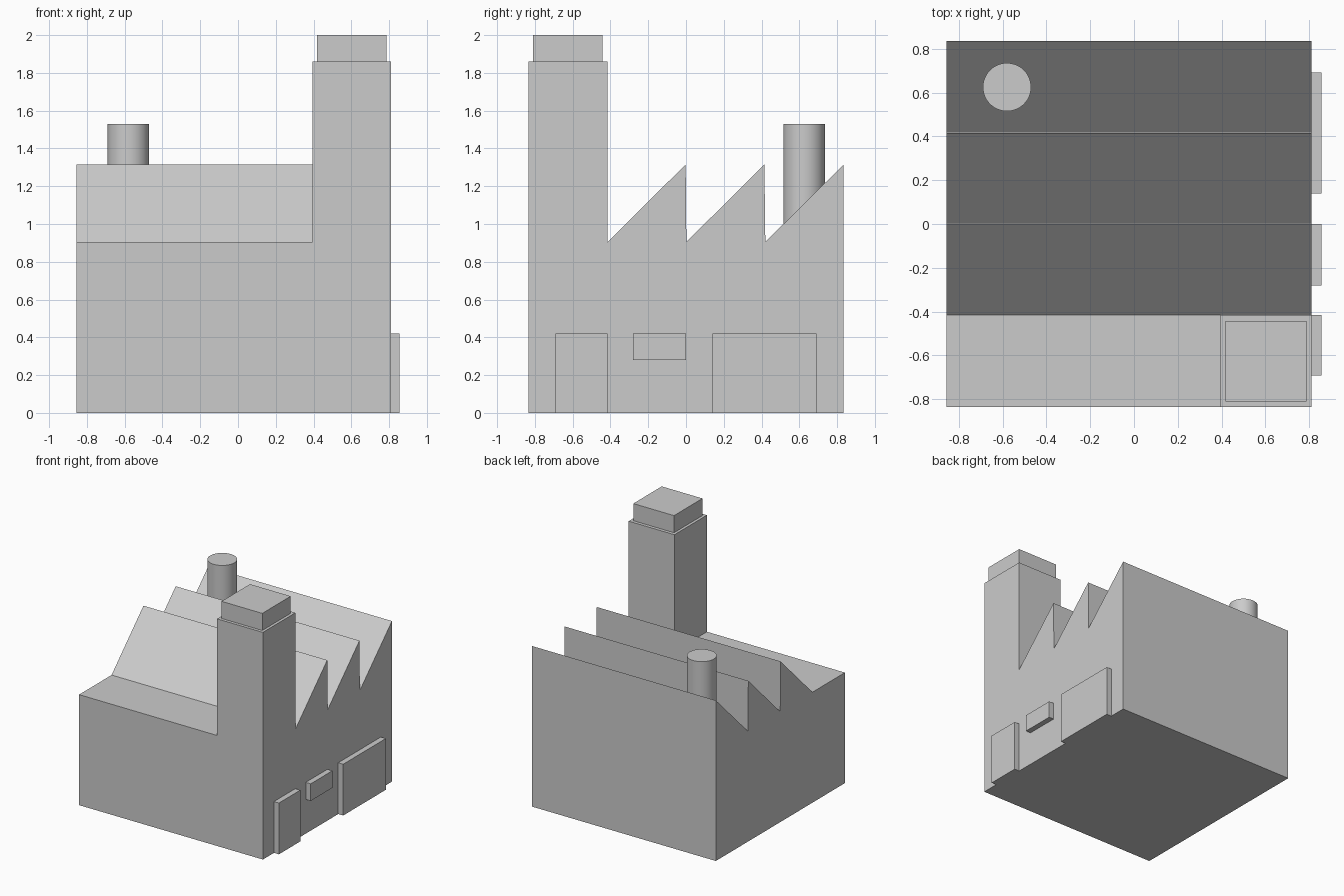
import bpy
import bmesh
import math

if "Cube" in bpy.data.objects:
    bpy.data.objects.remove(bpy.data.objects["Cube"], do_unlink=True)

# One flat grey for the whole building
GREY = (0.6, 0.6, 0.6, 1)
grey = bpy.data.materials.new("concrete_grey")
grey.use_nodes = True
grey.diffuse_color = GREY
grey.node_tree.nodes["Principled BSDF"].inputs["Base Color"].default_value = GREY


def add_object(name, bm):
    bmesh.ops.recalc_face_normals(bm, faces=bm.faces)
    mesh = bpy.data.meshes.new(name)
    bm.to_mesh(mesh)
    bm.free()
    mesh.materials.append(grey)
    obj = bpy.data.objects.new(name, mesh)
    bpy.context.collection.objects.link(obj)
    return obj


def extrude_profile(name, points, x0, x1):
    """Extrude a (y, z) outline along x."""
    bm = bmesh.new()
    face = bm.faces.new([bm.verts.new((x0, y, z)) for y, z in points])
    new = bmesh.ops.extrude_face_region(bm, geom=[face])["geom"]
    verts = [v for v in new if isinstance(v, bmesh.types.BMVert)]
    bmesh.ops.translate(bm, verts=verts, vec=(x1 - x0, 0, 0))
    return add_object(name, bm)


def box(name, x, y, z):
    outline = [(y[0], z[0]), (y[1], z[0]), (y[1], z[1]), (y[0], z[1])]
    return extrude_profile(name, outline, *x)


LEFT, RIGHT, DEPTH = -0.855, 0.81, 0.835
EAVES, RIDGE = 0.905, 1.315

# Hall with a sawtooth roof
outline = [(-DEPTH, EAVES), (-DEPTH, 0), (DEPTH, 0)]
for start, end in [(0.42, DEPTH), (0.002, 0.415), (-0.415, -0.002)]:
    outline += [(end, RIDGE), (start, EAVES)]
extrude_profile("factory_hall", outline, LEFT, RIGHT)

# Square chimney and its cap
box("chimney", (0.395, RIGHT), (-DEPTH, -0.415), (EAVES, 1.86))
box("chimney_cap", (0.418, 0.787), (-0.81, -0.442), (1.86, 2.0))

# Doors and window on the side wall
for name, y, z in [("small_door", (-0.692, -0.415), (0, 0.42)),
                   ("side_window", (-0.28, 0), (0.28, 0.42)),
                   ("loading_door", (0.14, 0.692), (0, 0.42))]:
    box(name, (RIGHT, 0.855), y, z)

# Round flue on the rear roof
bpy.ops.mesh.primitive_cylinder_add(vertices=48, radius=0.11, depth=0.58,
                                    location=(-0.58, 0.625, 1.24))
flue = bpy.context.object
flue.name = "roof_flue"
flue.data.materials.append(grey)
bpy.ops.object.shade_smooth_by_angle(angle=math.radians(30))
